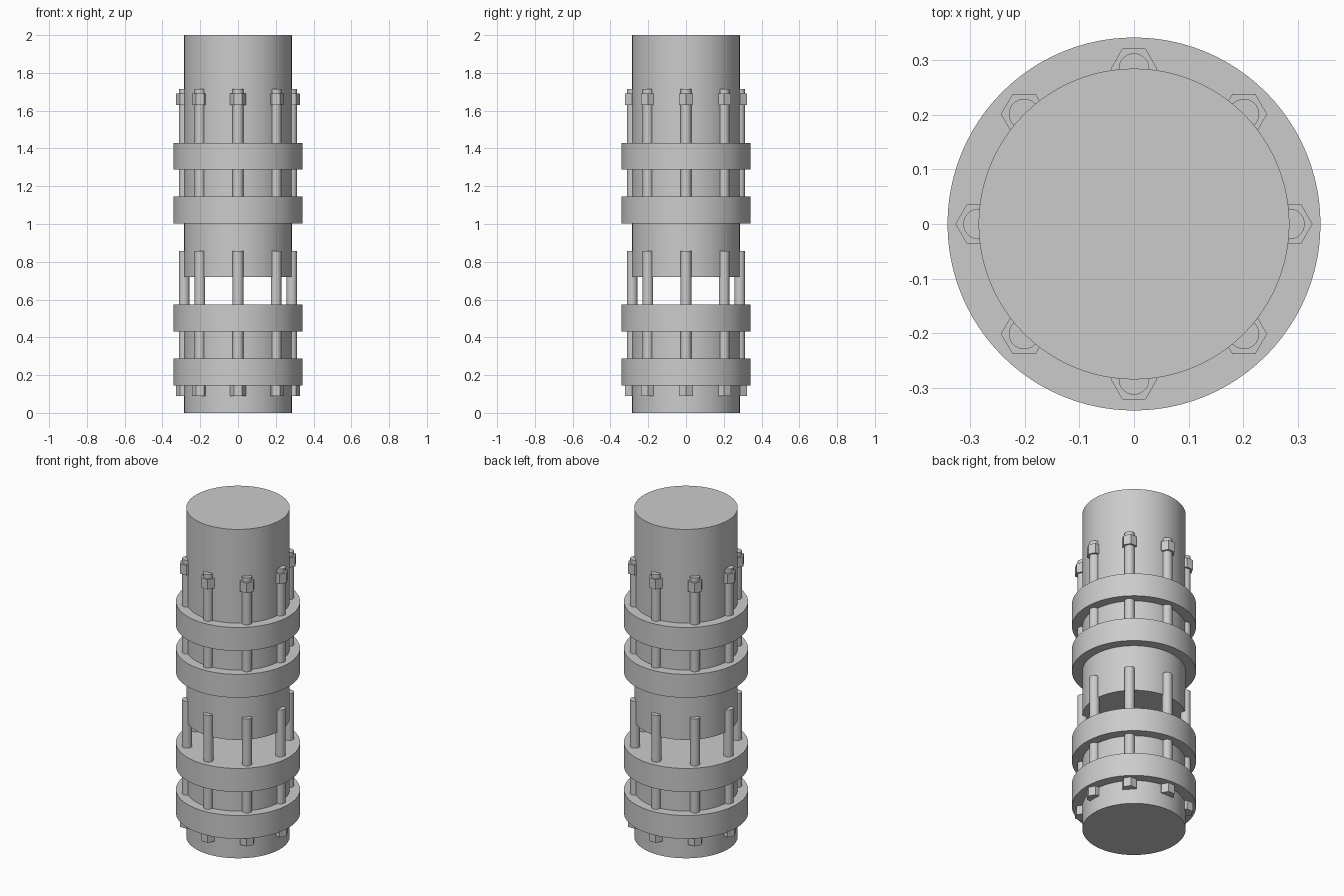
import bpy
from math import cos, sin, pi, radians

cube = bpy.data.objects.get("Cube")
if cube:
    bpy.data.objects.remove(cube, do_unlink=True)

steel = bpy.data.materials.new("plain_grey_steel")
steel.use_nodes = True
grey = (0.6, 0.6, 0.6, 1)
steel.diffuse_color = grey
steel.node_tree.nodes["Principled BSDF"].inputs["Base Color"].default_value = grey

BODY_R = 0.285
FLANGE_R = 0.342
ROD_R = 0.028
HEX_R = 0.0425


def cylinder(name, radius, z0, z1, sides, x=0, y=0, turn=0, smooth=True):
    """Capped upright cylinder between two heights."""
    bpy.ops.mesh.primitive_cylinder_add(
        vertices=sides, radius=radius, depth=z1 - z0,
        location=(x, y, (z0 + z1) / 2), rotation=(0, 0, turn))
    obj = bpy.context.object
    obj.name = name
    obj.data.materials.append(steel)
    if smooth:
        bpy.ops.object.shade_smooth_by_angle(angle=radians(30))
    return obj


# Shaft halves, with an open gap between them
cylinder("lower_shaft", BODY_R, 0, 0.56, 96)
cylinder("upper_shaft", BODY_R, 0.72, 2, 96)

# Flanges, two on each shaft half
for name, z0, z1 in (("lower_outer_flange", 0.145, 0.287),
                     ("lower_inner_flange", 0.43, 0.573),
                     ("upper_inner_flange", 1.003, 1.145),
                     ("upper_outer_flange", 1.288, 1.43)):
    cylinder(name, FLANGE_R, z0, z1, 96)

# Ring of bolts with heads below, and studs with nuts above
for i in range(8):
    a = i * pi / 4
    x, y = BODY_R * cos(a), BODY_R * sin(a)
    cylinder(f"bolt_shank_{i}", ROD_R, 0.14, 0.858, 32, x, y)
    cylinder(f"bolt_head_{i}", HEX_R, 0.09, 0.15, 6, x, y, pi / 2, False)
    cylinder(f"stud_{i}", ROD_R, 1.05, 1.715, 32, x, y)
    cylinder(f"nut_{i}", HEX_R, 1.63, 1.69, 6, x, y, pi / 2, False)
